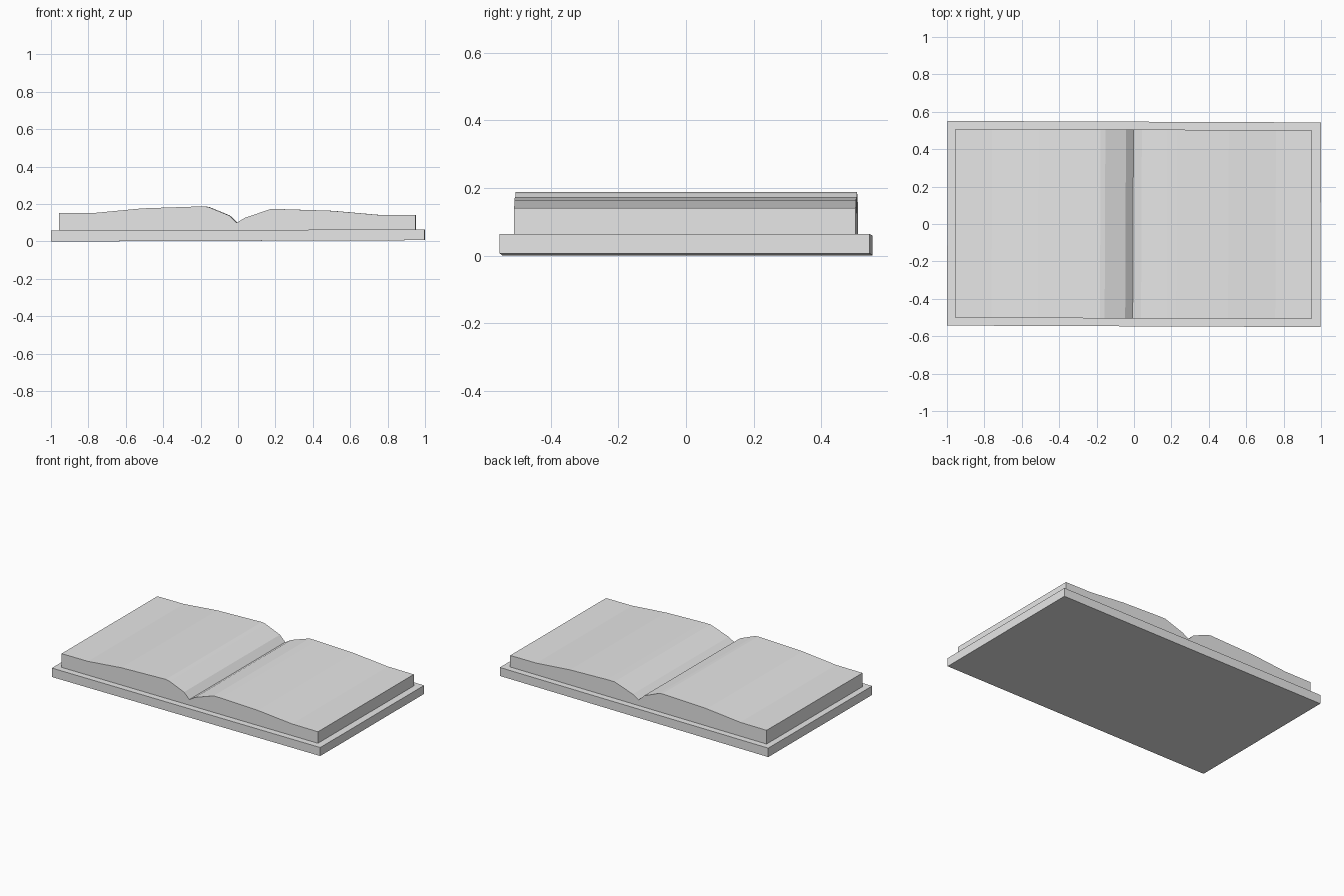
import bpy
import bmesh
from mathutils import Matrix

cube = bpy.data.objects.get("Cube")
if cube:
    bpy.data.objects.remove(cube, do_unlink=True)

grey = bpy.data.materials.new("light_grey")
grey.use_nodes = True
colour = (0.8, 0.8, 0.8, 1)
grey.diffuse_color = colour
grey.node_tree.nodes["Principled BSDF"].inputs["Base Color"].default_value = colour

TURN = Matrix.Rotation(-0.004, 4, "Z")  # the book lies very slightly askew


def extrude_profile(name, profile, half_depth):
    """Extrude a closed x-z profile along y and return the object."""
    bm = bmesh.new()
    front = bm.faces.new([bm.verts.new((x, -half_depth, z)) for x, z in profile])
    extruded = bmesh.ops.extrude_face_region(bm, geom=[front], use_keep_orig=True)
    moved = [v for v in extruded["geom"] if isinstance(v, bmesh.types.BMVert)]
    bmesh.ops.translate(bm, verts=moved, vec=(0, 2 * half_depth, 0))
    bmesh.ops.transform(bm, matrix=TURN, verts=bm.verts)
    bmesh.ops.recalc_face_normals(bm, faces=bm.faces)
    mesh = bpy.data.meshes.new(name)
    bm.to_mesh(mesh)
    bm.free()
    mesh.materials.append(grey)
    obj = bpy.data.objects.new(name, mesh)
    bpy.context.collection.objects.link(obj)
    return obj


# Flat cover, a little higher at its left end
extrude_profile("cover", [(-0.998, 0), (0.998, 0.007), (0.998, 0.064), (-0.998, 0.06)], 0.547)

# Open pages: two arched halves that dip into the central gutter
page_tops = [(-0.956, 0.152), (-0.76, 0.153), (-0.51, 0.177), (-0.18, 0.188),
             (-0.155, 0.184), (-0.045, 0.139), (-0.005, 0.1), (0.04, 0.127),
             (0.175, 0.173), (0.23, 0.173), (0.505, 0.164), (0.757, 0.142),
             (0.951, 0.141)]
extrude_profile("pages", [(0.951, 0.06), (-0.956, 0.056)] + page_tops, 0.505)
